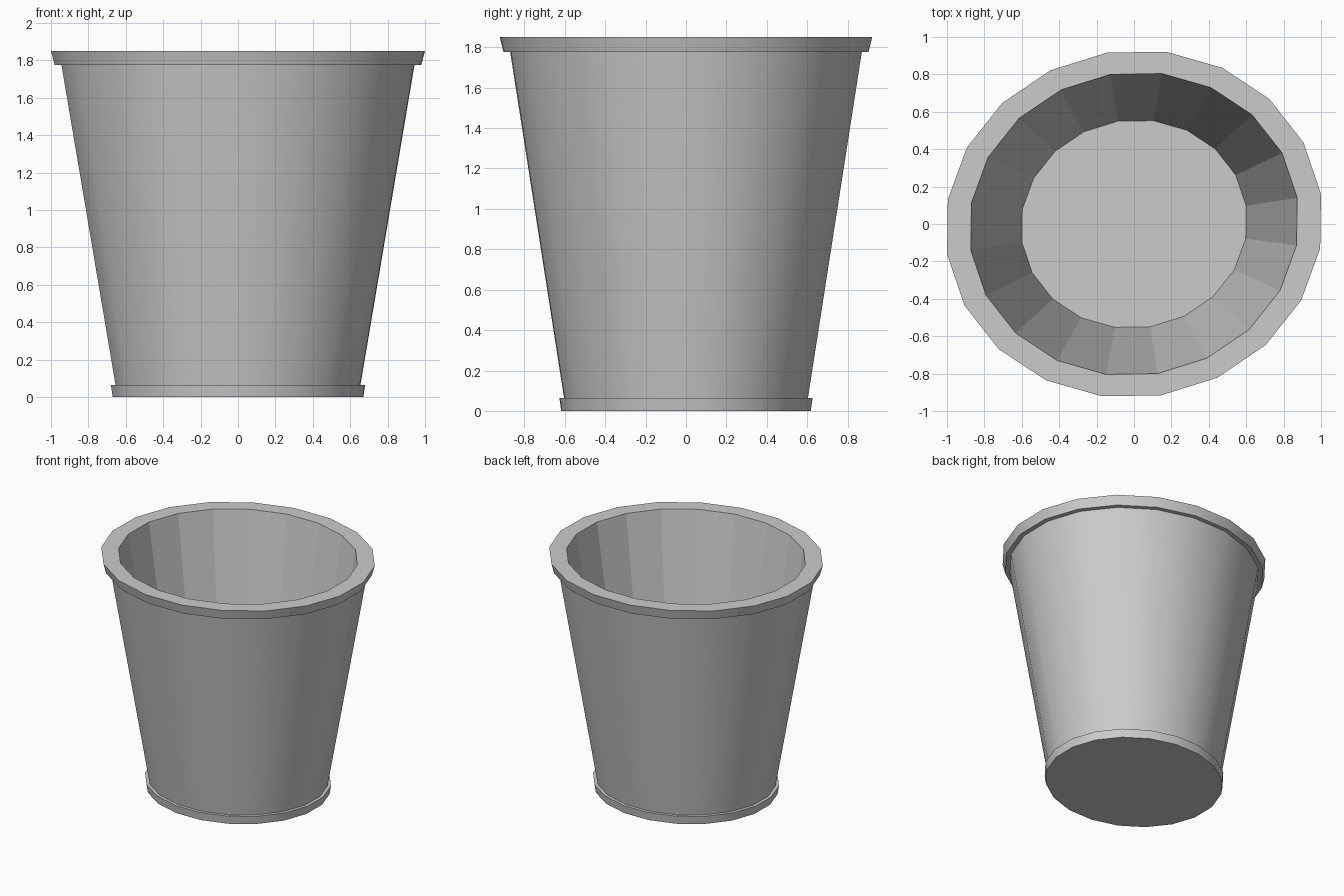
import bpy
import bmesh
from math import cos, sin, pi, radians

cube = bpy.data.objects.get("Cube")
if cube:
    bpy.data.objects.remove(cube, do_unlink=True)

SIDES = 20
WIDTH, DEPTH, SKEW = 1.01, 0.93, 0.015   # slightly oval, slightly skewed outline

# One plain grey for the whole bucket
grey = bpy.data.materials.new("plain grey")
grey.use_nodes = True
grey.diffuse_color = (0.6, 0.6, 0.6, 1)
grey.node_tree.nodes["Principled BSDF"].inputs["Base Color"].default_value = (0.6, 0.6, 0.6, 1)


def ring(bm, radius, z):
    verts = []
    for i in range(SIDES):
        a = 2 * pi * (i + 0.5) / SIDES
        x, y = WIDTH * cos(a), DEPTH * sin(a)
        verts.append(bm.verts.new((radius * (x + SKEW * y), radius * (y + SKEW * x), z)))
    return verts


def lathe(name, profile, cap=None, smooth=True):
    """Skin the (radius, height) profile; cap closes the 'first' or 'last' ring."""
    bm = bmesh.new()
    rings = [ring(bm, r, z) for r, z in profile]
    for low, high in zip(rings, rings[1:]):
        for i in range(SIDES):
            j = (i + 1) % SIDES
            bm.faces.new((low[i], low[j], high[j], high[i]))
    if cap == "first":
        bm.faces.new(rings[0][::-1])
    elif cap == "last":
        bm.faces.new(rings[-1])
    mesh = bpy.data.meshes.new(name)
    bm.to_mesh(mesh)
    bm.free()
    mesh.materials.append(grey)
    obj = bpy.data.objects.new(name, mesh)
    bpy.context.collection.objects.link(obj)
    if smooth:
        bpy.ops.object.select_all(action='DESELECT')
        obj.select_set(True)
        bpy.context.view_layer.objects.active = obj
        bpy.ops.object.shade_smooth_by_angle(angle=radians(30))
    return obj


# Flared foot with the closed underside
lathe("base_foot", [(0.67, 0), (0.68, 0.065), (0.65, 0.065)], cap="first")

# Tapered outer wall
lathe("outer_wall", [(0.655, 0.065), (0.944, 1.775)])

# Overhanging rim: underside, flared band, flat top
lathe("rim", [(0.944, 1.775), (0.98, 1.775), (1.0, 1.85), (0.873, 1.85)])

# Faceted inside wall and floor
lathe("inside_wall", [(0.873, 1.85), (0.6, 0.15)], cap="last", smooth=False)
